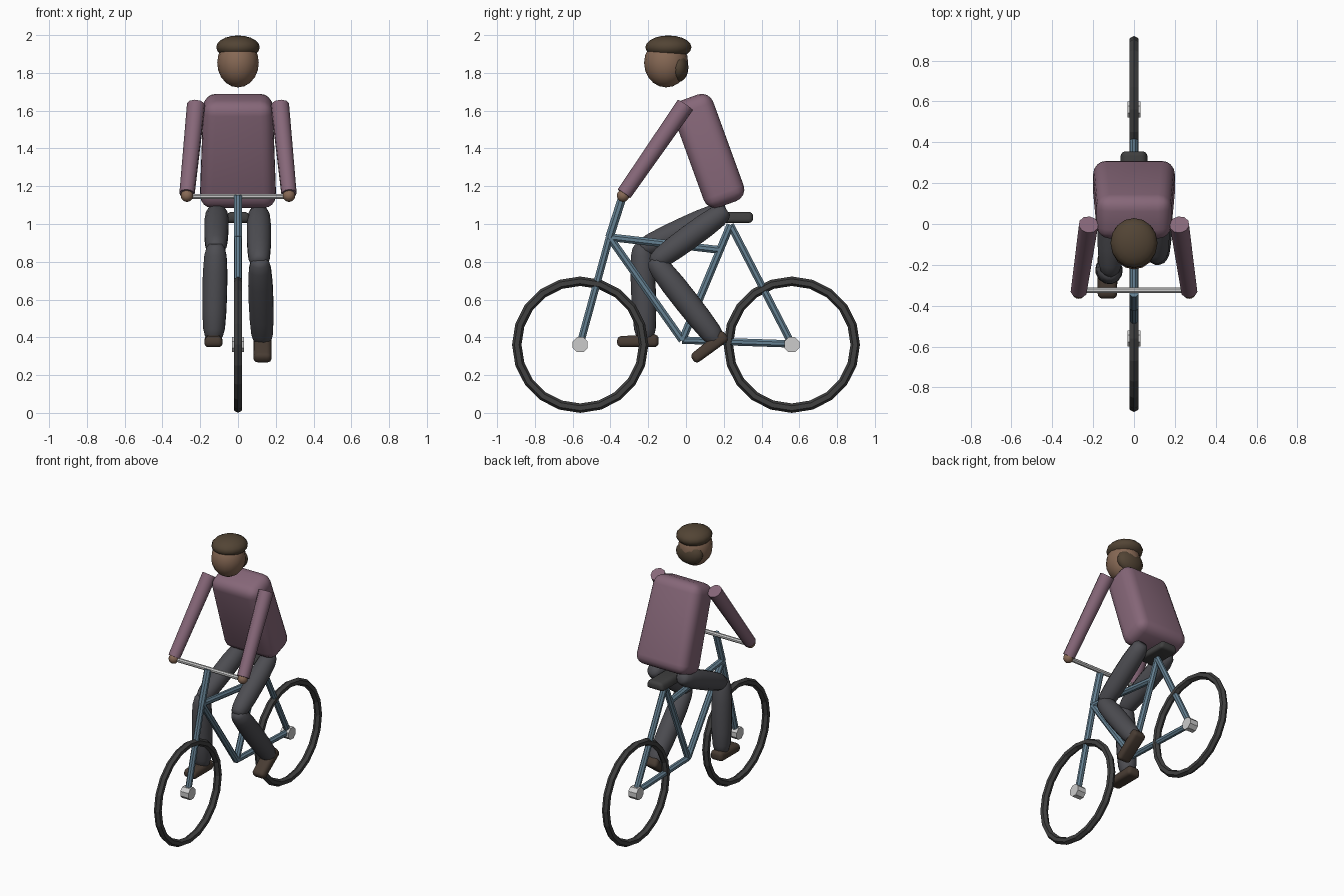
import bpy, bmesh, math
from mathutils import Vector, Matrix

if "Cube" in bpy.data.objects:
    bpy.data.objects.remove(bpy.data.objects["Cube"])


def material(name, rgb):
    m = bpy.data.materials.new(name)
    m.diffuse_color = (*rgb, 1)
    m.use_nodes = True
    m.node_tree.nodes["Principled BSDF"].inputs["Base Color"].default_value = m.diffuse_color
    return m


BLUE = material("frame_blue", (0.13, 0.22, 0.29))
BLACK = material("rubber", (0.05, 0.05, 0.05))
PINK = material("shirt", (0.24, 0.136, 0.19))
PANTS = material("trousers", (0.075, 0.075, 0.085))
SKIN = material("skin", (0.24, 0.14, 0.09))
HAIR = material("hair", (0.085, 0.058, 0.035))
SHOE = material("shoe_brown", (0.065, 0.045, 0.033))


def finish(bm, name, mat=None, smooth=40):
    bmesh.ops.recalc_face_normals(bm, faces=bm.faces)
    me = bpy.data.meshes.new(name)
    bm.to_mesh(me)
    bm.free()
    ob = bpy.data.objects.new(name, me)
    bpy.context.collection.objects.link(ob)
    if mat:
        me.materials.append(mat)
    bpy.ops.object.select_all(action='DESELECT')
    ob.select_set(True)
    bpy.context.view_layer.objects.active = ob
    if smooth:
        bpy.ops.object.shade_smooth_by_angle(angle=math.radians(smooth))
    return ob


def loft(name, a, b, profile, mat, sides=8, smooth=40):
    """Round tube from a to b; profile is a list of (position 0-1, radius)."""
    a, b = Vector(a), Vector(b)
    rot = (b - a).to_track_quat('Z', 'Y')
    bm = bmesh.new()
    rings = []
    for t, r in profile:
        ring = []
        for i in range(sides):
            w = 2 * math.pi * (i + 0.5) / sides
            ring.append(bm.verts.new(a.lerp(b, t) + rot @ Vector((r * math.cos(w), r * math.sin(w), 0))))
        rings.append(ring)
    for p, q in zip(rings, rings[1:]):
        for i in range(sides):
            j = (i + 1) % sides
            bm.faces.new((p[i], p[j], q[j], q[i]))
    bm.faces.new(rings[0])
    bm.faces.new(rings[-1])
    return finish(bm, name, mat, smooth)


def rod(name, a, b, r, mat=None, r2=None, sides=8):
    return loft(name, a, b, [(0, r), (1, r2 or r)], mat, sides, 0 if sides <= 8 else 40)


def limb(name, a, b, r):
    shape = [(0, .5), (.04, .74), (.12, .9), (.3, .99), (.5, 1), (.7, .97), (.88, .88), (.96, .72), (1, .5)]
    return loft(name, a, b, [(t, r * k) for t, k in shape], PANTS, 12, 60)


def ball(name, c, radii, mat):
    bm = bmesh.new()
    bmesh.ops.create_uvsphere(bm, u_segments=16, v_segments=10, radius=1,
                              matrix=Matrix.Translation(c) @ Matrix.Diagonal((*radii, 1)))
    return finish(bm, name, mat, 60)


def soft_box(name, c, size, bevel, tilt, mat, taper=1.0, toe=1.0):
    """Rounded box; taper narrows the top in x, toe lowers the front (-y) top edge."""
    bm = bmesh.new()
    bmesh.ops.create_cube(bm, size=1, matrix=Matrix.Diagonal((*size, 1)))
    for v in bm.verts:
        if v.co.z > 0:
            v.co.x *= taper
            if v.co.y < 0:
                v.co.z *= toe
    bmesh.ops.bevel(bm, geom=bm.edges[:], offset=bevel, segments=4, profile=0.5, affect='EDGES')
    bm.transform(Matrix.Translation(c) @ Matrix.Rotation(math.radians(tilt), 4, 'X'))
    return finish(bm, name, mat, 60)


def tyre(name, y):
    major, minor, n, k = 0.336, 0.025, 20, 6
    bm = bmesh.new()
    rings = []
    for i in range(n):
        u = 2 * math.pi * i / n
        ring = []
        for j in range(k):
            w = 2 * math.pi * j / k
            r = major + minor * math.cos(w)
            ring.append(bm.verts.new((minor * math.sin(w), y + r * math.cos(u), 0.361 + r * math.sin(u))))
        rings.append(ring)
    for i in range(n):
        p, q = rings[i], rings[(i + 1) % n]
        for j in range(k):
            bm.faces.new((p[j], p[(j + 1) % k], q[(j + 1) % k], q[j]))
    return finish(bm, name, BLACK, 0)


# wheels
for side, y in (("front", -0.56), ("rear", 0.56)):
    tyre(side + "_tyre", y)
    rod(side + "_hub", (-0.032, y, 0.361), (0.032, y, 0.361), 0.043)

# frame tubes, all in the centre plane
head, crank, seat, rear = (0, -0.405, 0.93), (0, -0.02, 0.385), (0, 0.235, 0.995), (0, 0.56, 0.365)
for name, a, b, r in (
        ("fork", (0, -0.56, 0.365), head, 0.021),
        ("stem", head, (0, -0.335, 1.148), 0.024),
        ("top_tube", head, (0, 0.185, 0.862), 0.022),
        ("down_tube", head, crank, 0.022),
        ("seat_tube", crank, seat, 0.022),
        ("chain_stay", crank, rear, 0.021),
        ("seat_stay", seat, rear, 0.021)):
    rod(name, a, b, r, BLUE)
rod("handlebar", (-0.28, -0.325, 1.145), (0.28, -0.325, 1.145), 0.015)
soft_box("saddle", (0, 0.235, 1.035), (0.14, 0.24, 0.058), 0.022, 0, BLACK, 0.8)

# torso and head
soft_box("torso", (0, 0.119, 1.387), (0.405, 0.225, 0.60), 0.065, 20, PINK, 0.9)
ball("head", (0, -0.105, 1.853), (0.11, 0.117, 0.13), SKIN)
ball("hair_top", (0, -0.093, 1.936), (0.115, 0.122, 0.062), HAIR)
ball("hair_back", (0, -0.04, 1.83), (0.1, 0.053, 0.078), HAIR)

# arms and hands
for side, s in (("left", -1), ("right", 1)):
    rod(side + "_arm", (s * 0.222, -0.003, 1.63), (s * 0.27, -0.328, 1.16), 0.049, PINK, 0.041, 10)
    ball(side + "_hand", (s * 0.27, -0.333, 1.15), (0.033, 0.033, 0.033), SKIN)

# legs and shoes, one pedal forward and one back
limb("right_thigh", (0.11, 0.215, 1.075), (0.112, -0.175, 0.79), 0.066)
limb("right_shin", (0.114, -0.175, 0.815), (0.13, 0.175, 0.37), 0.067)
soft_box("right_shoe", (0.13, 0.122, 0.35), (0.1, 0.22, 0.068), 0.024, 36, SHOE, 0.9, 0.7)
limb("left_thigh", (-0.112, 0.215, 1.075), (-0.117, -0.245, 0.865), 0.066)
limb("left_shin", (-0.118, -0.235, 0.895), (-0.128, -0.215, 0.385), 0.067)
soft_box("left_shoe", (-0.13, -0.255, 0.382), (0.1, 0.22, 0.068), 0.024, 0, SHOE, 0.9, 0.7)
